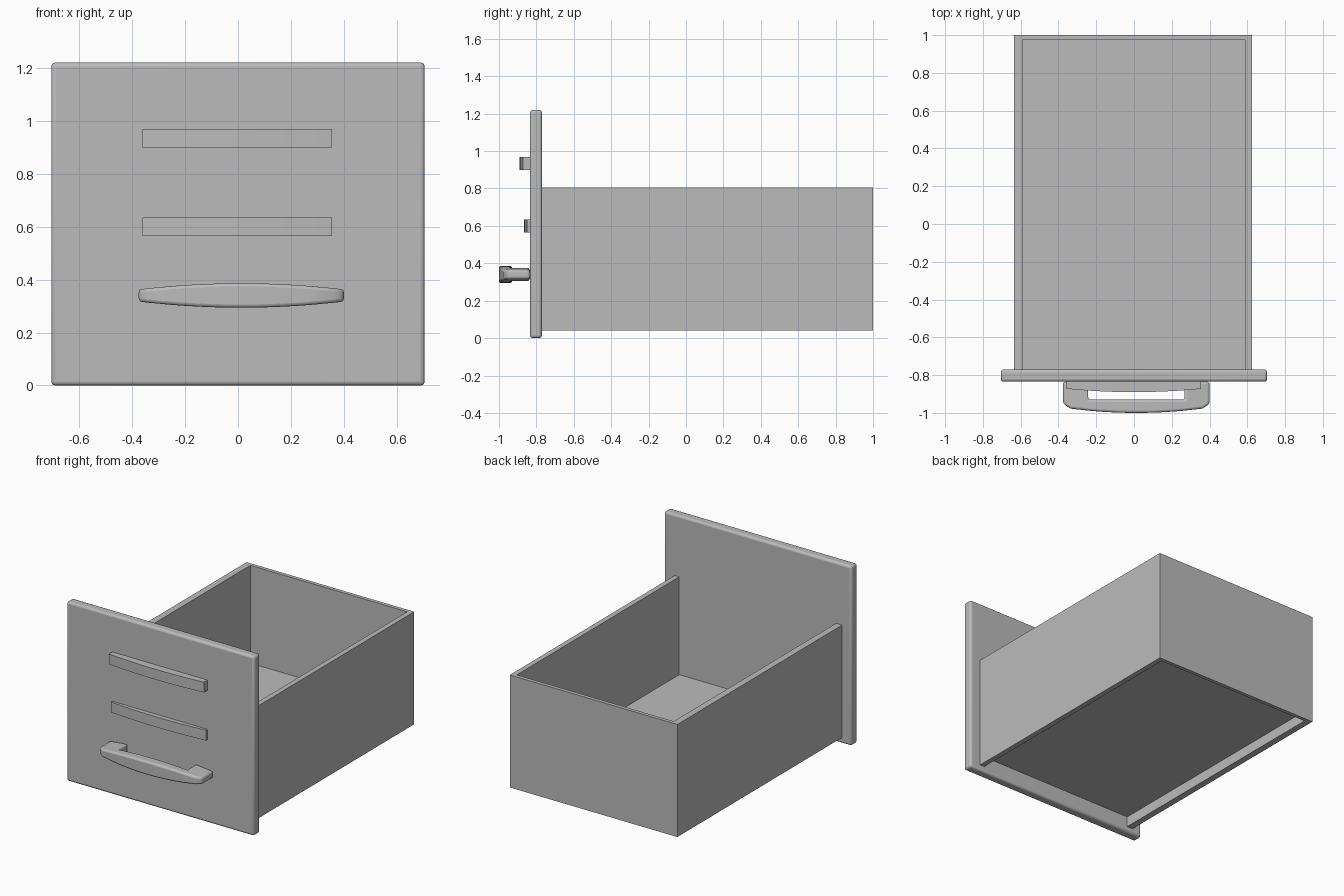
import bpy, bmesh
from mathutils import Matrix

cube = bpy.data.objects.get("Cube")
if cube:
    bpy.data.objects.remove(cube, do_unlink=True)

grey = bpy.data.materials.new("plain grey")
grey.use_nodes = True
colour = (0.5, 0.5, 0.5, 1)
grey.diffuse_color = colour
grey.node_tree.nodes["Principled BSDF"].inputs["Base Color"].default_value = colour


def finish(name, bm, bevel=0, segments=3):
    """Turn a bmesh into an object, with optional rounded edges."""
    bmesh.ops.recalc_face_normals(bm, faces=bm.faces)
    mesh = bpy.data.meshes.new(name)
    bm.to_mesh(mesh)
    bm.free()
    mesh.materials.append(grey)
    obj = bpy.data.objects.new(name, mesh)
    bpy.context.collection.objects.link(obj)
    if bevel:
        mod = obj.modifiers.new("rounded edges", "BEVEL")
        mod.width, mod.segments = bevel, segments
        mod.limit_method, mod.angle_limit = "ANGLE", 0.6
        bpy.ops.object.select_all(action="DESELECT")
        obj.select_set(True)
        bpy.context.view_layer.objects.active = obj
        bpy.ops.object.shade_smooth_by_angle(angle=0.6)
    return obj


def box(name, x, y, z, bevel=0):
    bm = bmesh.new()
    bmesh.ops.create_cube(bm, size=1)
    size = [b - a for a, b in (x, y, z)]
    mid = [(a + b) / 2 for a, b in (x, y, z)]
    bm.transform(Matrix.Translation(mid) @ Matrix.Diagonal((*size, 1)))
    return finish(name, bm, bevel)


def plan_solid(name, quads, z_mid, half_height, bevel=0):
    """Extrude a plan of quads upward; half_height(x) shapes top and bottom."""
    bm = bmesh.new()
    for quad in quads:
        bm.faces.new([bm.verts.new((x, y, 0)) for x, y in quad])
    bmesh.ops.remove_doubles(bm, verts=bm.verts, dist=0.0005)
    extruded = bmesh.ops.extrude_face_region(bm, geom=bm.faces[:], use_keep_orig=True)
    top = {g for g in extruded["geom"] if isinstance(g, bmesh.types.BMVert)}
    for v in bm.verts:
        v.co.z = z_mid + (1 if v in top else -1) * half_height(v.co.x)
    return finish(name, bm, bevel)


def strip(xs, back, front):
    return [[(a, back(a)), (a, front(a)), (b, front(b)), (b, back(b))]
            for a, b in zip(xs, xs[1:])]


# Drawer front and open box
WALL_Y = -0.835
LEFT, RIGHT, BACK = 0.625, -0.635, 1.0
box("front_panel", (-0.705, 0.705), (WALL_Y, -0.77), (0, 1.22), 0.015)
box("left_side", (LEFT - 0.035, LEFT), (-0.77, BACK), (0.04, 0.805))
box("right_side", (RIGHT, RIGHT + 0.045), (-0.77, BACK), (0.04, 0.805))
box("back_wall", (RIGHT + 0.045, LEFT - 0.035), (BACK - 0.025, BACK), (0.04, 0.805))
box("floor", (RIGHT + 0.045, LEFT - 0.035), (-0.77, BACK - 0.025), (0.11, 0.14))

# Two raised bars with gently bowed fronts
bar_xs = [-0.36 + 0.715 * i / 12 for i in range(13)]
for name, z, depth in (("upper_bar", 0.934, 0.055), ("lower_bar", 0.599, 0.032)):
    bowed = lambda x: WALL_Y - depth + 0.018 * (x / 0.36) ** 2
    plan_solid(name, strip(bar_xs, lambda x: WALL_Y, bowed), z, lambda x: 0.035)

# Bowed pull handle on two legs
MID, HALF, GRIP = 0.0125, 0.3875, 0.255
u = lambda x: (x - MID) / HALF
front = lambda x: -1.0 + 0.028 * u(x) ** 2 + 0.02 * max(0, (abs(u(x)) - 0.9) / 0.1)
inner = lambda x: -0.93
handle_xs = [MID + HALF * s for s in (-1, -0.9)]
handle_xs += [MID + GRIP * (i / 5 - 1) for i in range(11)]
handle_xs += [MID + HALF * s for s in (0.9, 1)]
quads = strip(handle_xs, inner, front)
for leg in (handle_xs[:3], handle_xs[-3:]):
    quads += strip(leg, lambda x: WALL_Y, inner)
plan_solid("handle", quads, 0.34, lambda x: 0.046 - 0.023 * u(x) ** 2, 0.012)
